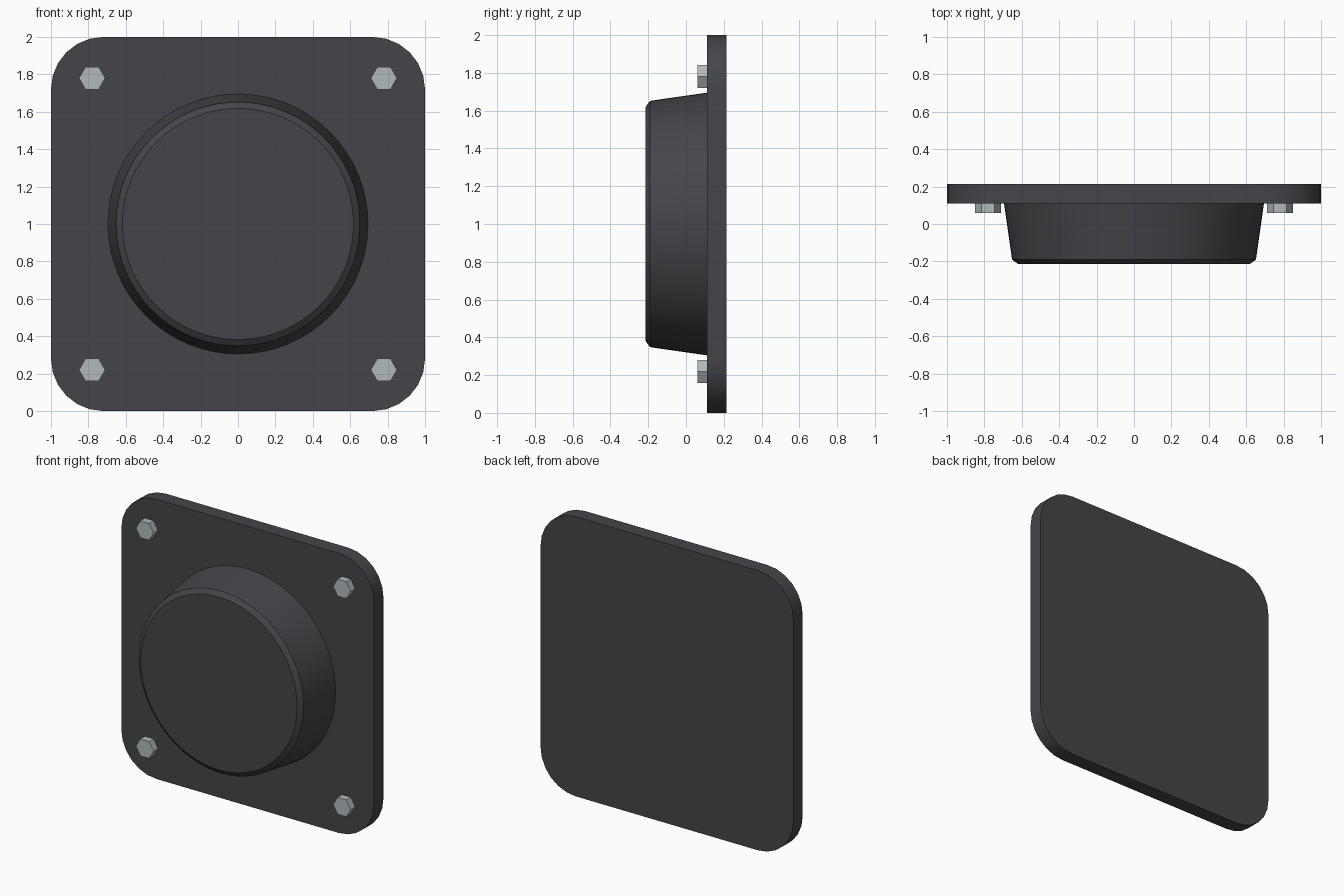
import bpy
import bmesh
from math import cos, sin, pi, radians

cube = bpy.data.objects.get("Cube")
if cube:
    bpy.data.objects.remove(cube, do_unlink=True)


def make_material(name, colour):
    mat = bpy.data.materials.new(name)
    mat.use_nodes = True
    mat.diffuse_color = colour
    bsdf = next(n for n in mat.node_tree.nodes if n.type == 'BSDF_PRINCIPLED')
    bsdf.inputs["Base Color"].default_value = colour
    bsdf.inputs["Roughness"].default_value = 0.6
    return mat


def circle(radius, sides):
    return [(radius * cos(2 * pi * i / sides), radius * sin(2 * pi * i / sides))
            for i in range(sides)]


def rounded_square(half, radius, steps):
    points = []
    for quarter, (sx, sz) in enumerate([(1, 1), (-1, 1), (-1, -1), (1, -1)]):
        for i in range(steps + 1):
            a = (quarter + i / steps) * pi / 2
            points.append((sx * (half - radius) + radius * cos(a),
                           sz * (half - radius) + radius * sin(a)))
    return points


def loft(name, sections, centre, mat, smooth=True):
    """Join matching outlines (outline, y) into a closed solid."""
    bm = bmesh.new()
    rings = [[bm.verts.new((x, y, z)) for x, z in outline] for outline, y in sections]
    for a, b in zip(rings, rings[1:]):
        for i in range(len(a)):
            j = (i + 1) % len(a)
            bm.faces.new((a[i], a[j], b[j], b[i]))
    bm.faces.new(rings[0])
    bm.faces.new(rings[-1])
    bmesh.ops.recalc_face_normals(bm, faces=bm.faces)
    mesh = bpy.data.meshes.new(name)
    bm.to_mesh(mesh)
    bm.free()
    mesh.materials.append(mat)
    obj = bpy.data.objects.new(name, mesh)
    obj.location = (centre[0], 0, centre[1])
    bpy.context.collection.objects.link(obj)
    if smooth:
        bpy.ops.object.select_all(action='DESELECT')
        obj.select_set(True)
        bpy.context.view_layer.objects.active = obj
        bpy.ops.object.shade_smooth_by_angle(angle=radians(30))
    return obj


dark = make_material("dark grey", (0.060, 0.059, 0.068, 1))
steel = make_material("light steel", (0.44, 0.48, 0.50, 1))

# Square mounting plate with rounded corners
square = rounded_square(1.0, 0.28, 6)
loft("mounting_plate", [(square, 0.215), (square, 0.11)], (0, 1), dark)

# Tapered round housing with a chamfered front rim
profile = [(0.695, 0.11), (0.652, -0.19), (0.618, -0.215)]
loft("round_housing", [(circle(r, 64), y) for r, y in profile], (0, 1), dark)

# Hexagonal bolt heads in the four corners
hexagon = circle(0.07, 6)
for side, x in (("left", 0.78), ("right", -0.78)):
    for level, z in (("upper", 1.78), ("lower", 0.22)):
        loft(f"{level}_{side}_bolt", [(hexagon, 0.11), (hexagon, 0.06)],
             (x, z), steel, smooth=False)
